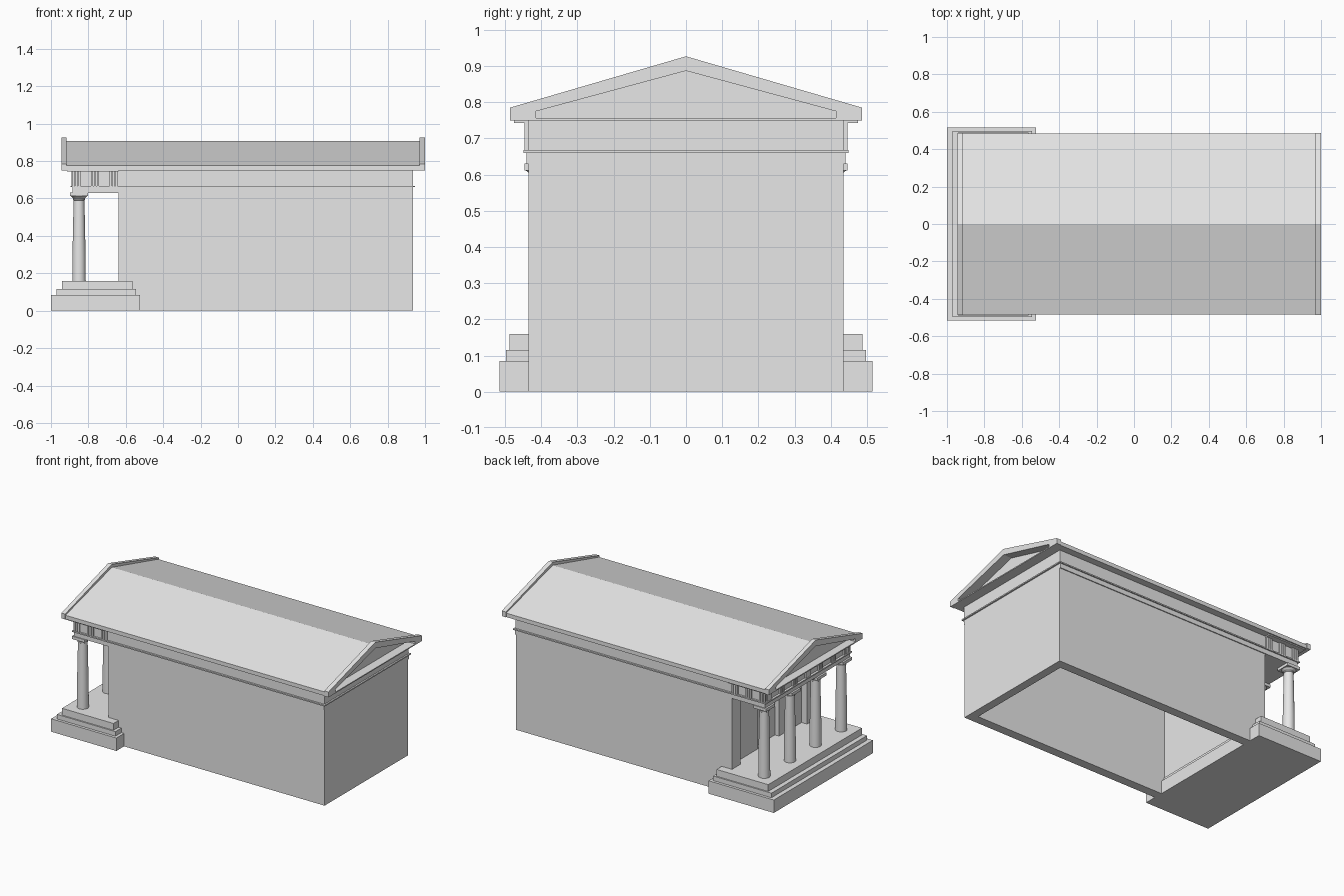
import bpy, bmesh
from math import cos, sin, tau, radians

old = bpy.data.objects.get("Cube")
if old:
    bpy.data.objects.remove(old, do_unlink=True)

stone = bpy.data.materials.new("pale_stone")
stone.use_nodes = True
colour = (0.8, 0.8, 0.8, 1)
stone.diffuse_color = colour
stone.node_tree.nodes["Principled BSDF"].inputs["Base Color"].default_value = colour


def finish(name, bm):
    bmesh.ops.recalc_face_normals(bm, faces=bm.faces[:])
    mesh = bpy.data.meshes.new(name)
    bm.to_mesh(mesh)
    bm.free()
    mesh.materials.append(stone)
    obj = bpy.data.objects.new(name, mesh)
    bpy.context.collection.objects.link(obj)
    return obj


def box(name, xs, ys, zs):
    bm = bmesh.new()
    bmesh.ops.create_cube(bm, size=1)
    for v in bm.verts:
        v.co = [r[0] if c < 0 else r[1] for c, r in zip(v.co, (xs, ys, zs))]
    return finish(name, bm)


def gable(half, bottom, eave, apex):
    return [(-half, bottom), (half, bottom), (half, eave), (0, apex), (-half, eave)]


def prism(name, x0, x1, outer, hole=None):
    """Extrude a y-z outline along x, optionally with a matching hole."""
    bm = bmesh.new()
    n = len(outer)
    loops = [[bm.verts.new((x, y, z)) for y, z in outline]
             for outline in (outer, hole) if outline for x in (x0, x1)]
    for k in range(0, len(loops), 2):
        a, b = loops[k], loops[k + 1]
        for i in range(n):
            j = (i + 1) % n
            bm.faces.new((a[i], a[j], b[j], b[i]))
    for k in (0, 1):
        if hole:
            a, b = loops[k], loops[k + 2]
            for i in range(n):
                j = (i + 1) % n
                bm.faces.new((a[i], a[j], b[j], b[i]))
        else:
            bm.faces.new(loops[k])
    return finish(name, bm)


def lathe(name, x, y, profile, sides=20):
    bm = bmesh.new()
    rings = [[bm.verts.new((x + r * cos(tau * i / sides), y + r * sin(tau * i / sides), z))
              for i in range(sides)] for r, z in profile]
    for a, b in zip(rings, rings[1:]):
        for i in range(sides):
            j = (i + 1) % sides
            bm.faces.new((a[i], a[j], b[j], b[i]))
    bm.faces.new(rings[0])
    bm.faces.new(rings[-1])
    obj = finish(name, bm)
    bpy.ops.object.select_all(action='DESELECT')
    obj.select_set(True)
    bpy.context.view_layer.objects.active = obj
    bpy.ops.object.shade_smooth_by_angle(angle=radians(30))


# Stepped porch platform
box("platform_lower_step", (-1, -.525), (-.515, .515), (0, .085))
box("platform_middle_step", (-.97, -.545), (-.497, .497), (.085, .115))
box("platform_top_step", (-.94, -.565), (-.488, .488), (.115, .16))

# Hollow hall, open underneath
box("hall_end_wall", (.88, .935), (-.435, .435), (0, .63))
for side, s in (("right", -1), ("left", 1)):
    box(side + "_hall_wall", (-.6, .9), sorted((s * .375, s * .435)), (0, .63))
    box(side + "_corner_pier", (-.64, -.55), sorted((s * .345, s * .435)), (0, .63))
    box(side + "_porch_wall", (-.6, -.55), sorted((s * .11, s * .38)), (0, .63))
box("door_lintel", (-.6, -.55), (-.11, .11), (.5, .63))
box("door_panel", (-.57, -.55), (-.11, .11), (0, .5))

# Row of columns across the porch
shaft = [(.036, .16), (.035, .3), (.029, .59), (.032, .592), (.032, .598),
         (.03, .6), (.043, .612)]
for i, y in enumerate((-.4, -.133, .133, .4), 1):
    lathe(f"column_{i}", -.85, y, shaft)
    box(f"capital_slab_{i}", (-.897, -.803), (y - .047, y + .047), (.612, .631))

# Beam, band and frieze under the roof
box("beam", (-.885, .935), (-.441, .441), (.63, .66))
box("beam_band", (-.895, .945), (-.449, .449), (.66, .668))
box("frieze", (-.88, .935), (-.437, .437), (.668, .75))
box("porch_cornice_bed", (-.915, -.64), (-.475, .475), (.743, .75))

# Raised frieze blocks round the porch, each with three bars
bar, pitch = .012, .016
for k, x in enumerate((-.865, -.765, -.665)):
    for s in (-1, 1):
        for j in (-1, 0, 1):
            c = x + j * pitch
            box("side_frieze_bar", (c - bar / 2, c + bar / 2),
                sorted((s * .436, s * .446)), (.668, .745))
for k in range(7):
    for j in (-1, 0, 1):
        c = -.4 + k * .8 / 6 + j * pitch
        box("front_frieze_bar", (-.89, -.879), (c - bar / 2, c + bar / 2), (.668, .745))

# Gabled roof with recessed, raised-edge pediments
slope = gable(.483, .75, .776, .907)
edge = gable(.487, .75, .785, .927)
recess = gable(.415, .757, .775, .887)
prism("roof", -.89, .94, slope)
for name, inner, middle, end in (("porch", -.89, -.918, -.945), ("rear", .94, .97, 1)):
    prism(name + "_roof_overhang", inner, middle, slope, recess)
    prism(name + "_pediment_edge", middle, end, edge, recess)
